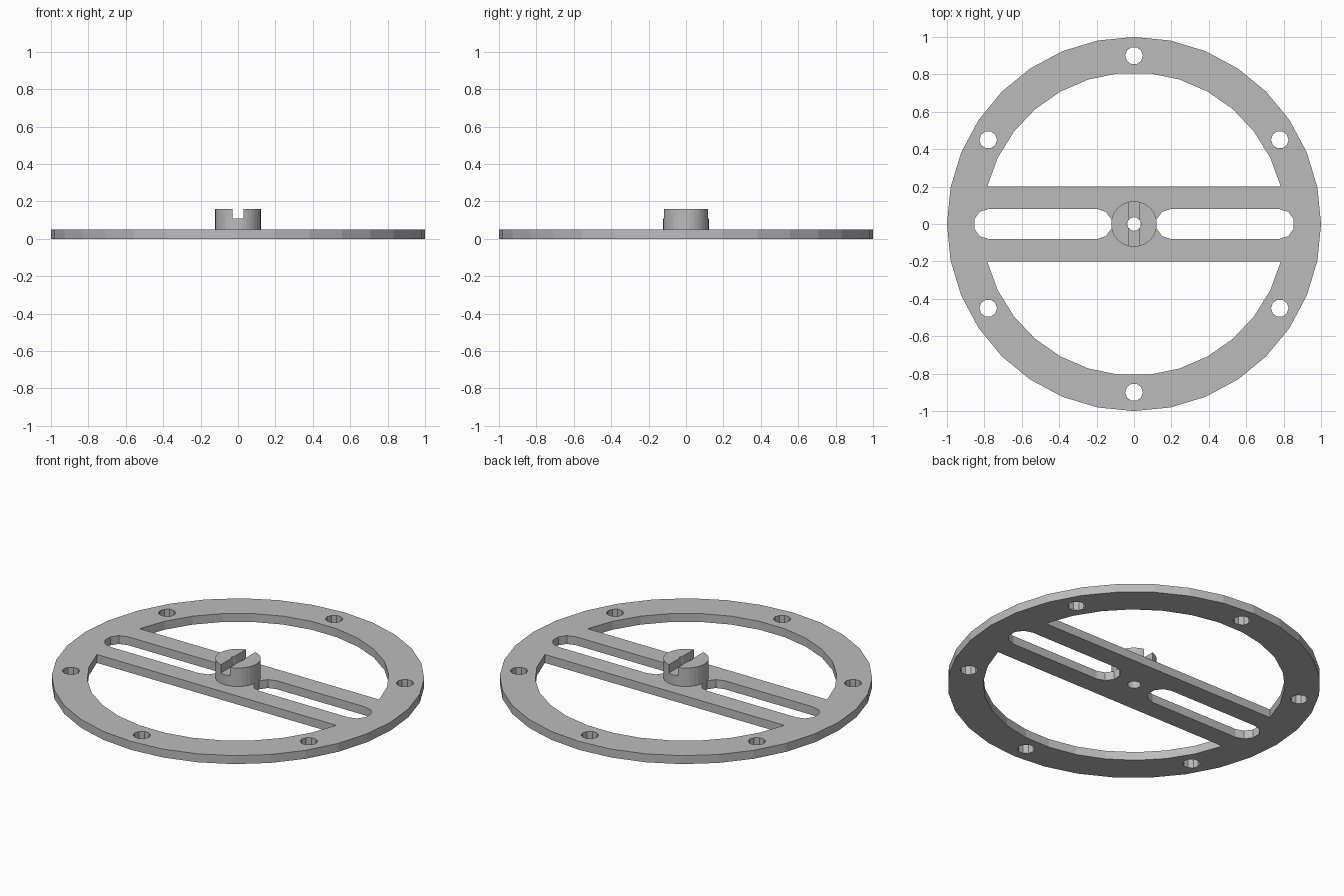
import bpy
from math import cos, sin, pi, radians, asin

cube = bpy.data.objects.get("Cube")
if cube:
    bpy.data.objects.remove(cube, do_unlink=True)

grey = bpy.data.materials.new("plain grey")
grey.use_nodes = True
COLOUR = (0.5, 0.5, 0.5, 1)
grey.diffuse_color = COLOUR
grey.node_tree.nodes["Principled BSDF"].inputs["Base Color"].default_value = COLOUR

PLATE_TOP, HUB_TOP, GROOVE_FLOOR = 0.05, 0.16, 0.11


def arc(cx, cy, r, start, end, n):
    """Points along an arc, both ends included."""
    return [(cx + r * cos(start + (end - start) * i / n),
             cy + r * sin(start + (end - start) * i / n)) for i in range(n + 1)]


def circle(cx, cy, r, n):
    return arc(cx, cy, r, 0, 2 * pi, n)[:-1]


def slab(name, outlines, z0, z1):
    """Extrude closed outlines; inner outlines become holes."""
    curve = bpy.data.curves.new(name, "CURVE")
    curve.dimensions = "2D"
    curve.fill_mode = "BOTH"
    curve.extrude = (z1 - z0) / 2
    for pts in outlines:
        spline = curve.splines.new("POLY")
        spline.points.add(len(pts) - 1)
        for p, (x, y) in zip(spline.points, pts):
            p.co = (x, y, 0, 1)
        spline.use_cyclic_u = True
    obj = bpy.data.objects.new(name, curve)
    bpy.context.collection.objects.link(obj)
    obj.location.z = (z0 + z1) / 2
    bpy.ops.object.select_all(action="DESELECT")
    obj.select_set(True)
    bpy.context.view_layer.objects.active = obj
    bpy.ops.object.convert(target="MESH")
    obj = bpy.context.object
    obj.data.materials.clear()
    obj.data.materials.append(grey)
    # weld the caps to the walls
    bpy.ops.object.mode_set(mode="EDIT")
    bpy.ops.mesh.select_all(action="SELECT")
    bpy.ops.mesh.remove_doubles(threshold=0.0005)
    bpy.ops.mesh.normals_make_consistent(inside=False)
    bpy.ops.object.mode_set(mode="OBJECT")
    bpy.ops.object.shade_flat()
    return obj


# Ring plate: rim, two large windows, two slots, six bolt holes, centre bore
bore = circle(0, 0, 0.037, 12)
outlines = [circle(0, 0, 1, 32), bore]
R_IN = 0.81
edge = asin(0.2 / R_IN)
for turn in (0, pi):
    outlines.append(arc(0, 0, R_IN, turn + edge, turn + pi - edge, 13))
    slot = arc(0.778, 0, 0.08, -pi / 2, pi / 2, 5) + arc(0.197, 0, 0.08, pi / 2, 3 * pi / 2, 5)
    outlines.append([(x * cos(turn), y * cos(turn)) for x, y in slot])
for k in range(6):
    a = radians(30 + 60 * k)
    outlines.append(circle(0.9 * cos(a), 0.9 * sin(a), 0.047, 10))
slab("ring_plate", outlines, 0, PLATE_TOP)

# Hub with bore, its top split by a groove
R_HUB, R_BORE, HALF = 0.122, 0.037, 0.03
slab("hub_base", [circle(0, 0, R_HUB, 32), bore], PLATE_TOP, GROOVE_FLOOR)
for side, turn in (("left", 0), ("right", pi)):
    a = pi / 2 - asin(HALF / R_HUB)
    b = pi / 2 - asin(HALF / R_BORE)
    jaw = arc(0, 0, R_HUB, turn - a, turn + a, 14) + arc(0, 0, R_BORE, turn + b, turn - b, 3)
    slab("hub_jaw_" + side, [jaw], GROOVE_FLOOR, HUB_TOP)
